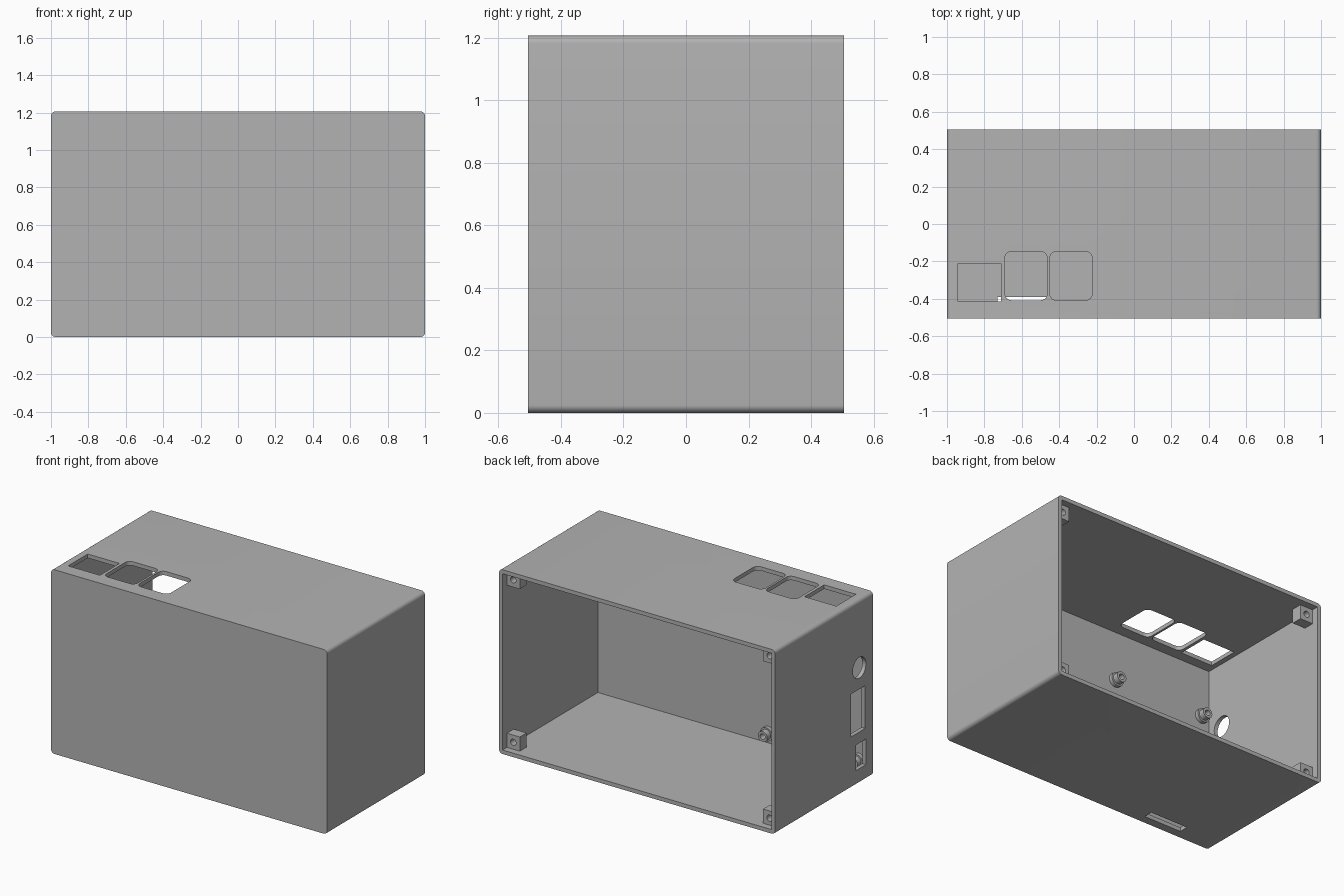
import bpy, bmesh, math
from mathutils import Matrix, Vector

cube = bpy.data.objects.get("Cube")
if cube:
    bpy.data.objects.remove(cube, do_unlink=True)

WALL = 0.026
HX, HY, H = 1.0, 0.506, 1.206

grey = bpy.data.materials.new("plain grey")
grey.use_nodes = True
grey.diffuse_color = (0.45, 0.45, 0.45, 1)
grey.node_tree.nodes["Principled BSDF"].inputs["Base Color"].default_value = grey.diffuse_color


def finish(name, bm):
    mesh = bpy.data.meshes.new(name)
    bmesh.ops.recalc_face_normals(bm, faces=bm.faces)
    bm.to_mesh(mesh)
    bm.free()
    mesh.materials.append(grey)
    obj = bpy.data.objects.new(name, mesh)
    bpy.context.collection.objects.link(obj)
    return obj


def box(name, low, high, axis=None, radius=0):
    """Box between two corners, with edges along one axis rounded."""
    low, high = Vector(low), Vector(high)
    bm = bmesh.new()
    bmesh.ops.create_cube(bm, size=1)
    for v in bm.verts:
        v.co = (low + high) / 2 + v.co * (high - low)
    if radius:
        edges = [e for e in bm.edges
                 if abs((e.verts[0].co - e.verts[1].co).normalized()[axis]) > 0.9]
        bmesh.ops.bevel(bm, geom=edges, offset=radius, segments=6, profile=0.5, affect="EDGES")
    return finish(name, bm)


def cylinder(name, center, radius, depth, axis):
    bm = bmesh.new()
    turn = Matrix.Rotation(math.pi / 2, 4, "Y" if axis == 0 else "X")
    bmesh.ops.create_cone(bm, cap_ends=True, segments=32, radius1=radius, radius2=radius,
                          depth=depth, matrix=Matrix.Translation(center) @ turn)
    return finish(name, bm)


def combine(obj, other, operation="DIFFERENCE"):
    mod = obj.modifiers.new(operation.title(), "BOOLEAN")
    mod.operation, mod.solver, mod.object = operation, "EXACT", other
    bpy.context.view_layer.objects.active = obj
    bpy.ops.object.modifier_apply(modifier=mod.name)
    bpy.data.objects.remove(other, do_unlink=True)


def smooth(obj):
    bpy.ops.object.select_all(action="DESELECT")
    obj.select_set(True)
    bpy.context.view_layer.objects.active = obj
    bpy.ops.object.shade_smooth_by_angle(angle=math.radians(30))


# Hollow case, open at the back
case = box("case", (-HX, -HY, 0), (HX, HY, H), 1, 0.025)
combine(case, box("cavity", (WALL - HX, WALL - HY, WALL), (HX - WALL, HY + 0.1, H - WALL)))

# Openings in the top: one square, two rounded
combine(case, box("top_cut", (-0.94, -0.415, H - 0.1), (-0.71, -0.212, H + 0.1)))
for x in (-0.69, -0.45):
    combine(case, box("top_cut", (x, -0.408, H - 0.1), (x + 0.226, -0.147, H + 0.1), 2, 0.035))

# Openings in the side wall: round socket, tall window, small window
combine(case, cylinder("socket_cut", (-HX, -0.365, 0.76), 0.068, 0.2, 0))
for y0, y1, z0, z1 in ((-0.425, -0.28, 0.34, 0.62), (-0.433, -0.33, 0.10, 0.267)):
    combine(case, box("side_cut", (-HX - 0.1, y0, z0), (-HX + 0.1, y1, z1)))

# Slot in the underside
combine(case, box("bottom_cut", (-0.73, -0.45, -0.1), (-0.46, -0.39, 0.1)))
smooth(case)

# Drilled screw blocks in the four back corners
for sx in (-1, 1):
    for upper in (False, True):
        side = "left" if sx > 0 else "right"
        level = "upper" if upper else "lower"
        size, inset = 0.095, WALL - 0.002
        xs = sorted((sx * (HX - inset), sx * (HX - inset - size)))
        z = H - inset - size if upper else inset
        block = box(f"{level}_{side}_screw_block", (xs[0], HY - 0.115, z),
                    (xs[1], HY - 0.045, z + size))
        hole = (sum(xs) / 2, HY - 0.045, z + size / 2)
        combine(block, cylinder("screw_cut", hole, 0.02, 0.1, 1))
        smooth(block)

# Stepped, drilled board standoffs on the inside of the front wall
inner = WALL - HY
for x in (-0.915, -0.26):
    for z in (0.09, 0.855):
        post = cylinder("board_standoff", (x, inner + 0.011, z), 0.045, 0.026, 1)
        combine(post, cylinder("tip", (x, inner + 0.03, z), 0.034, 0.06, 1), "UNION")
        combine(post, cylinder("screw_cut", (x, inner + 0.055, z), 0.018, 0.1, 1))
        smooth(post)
